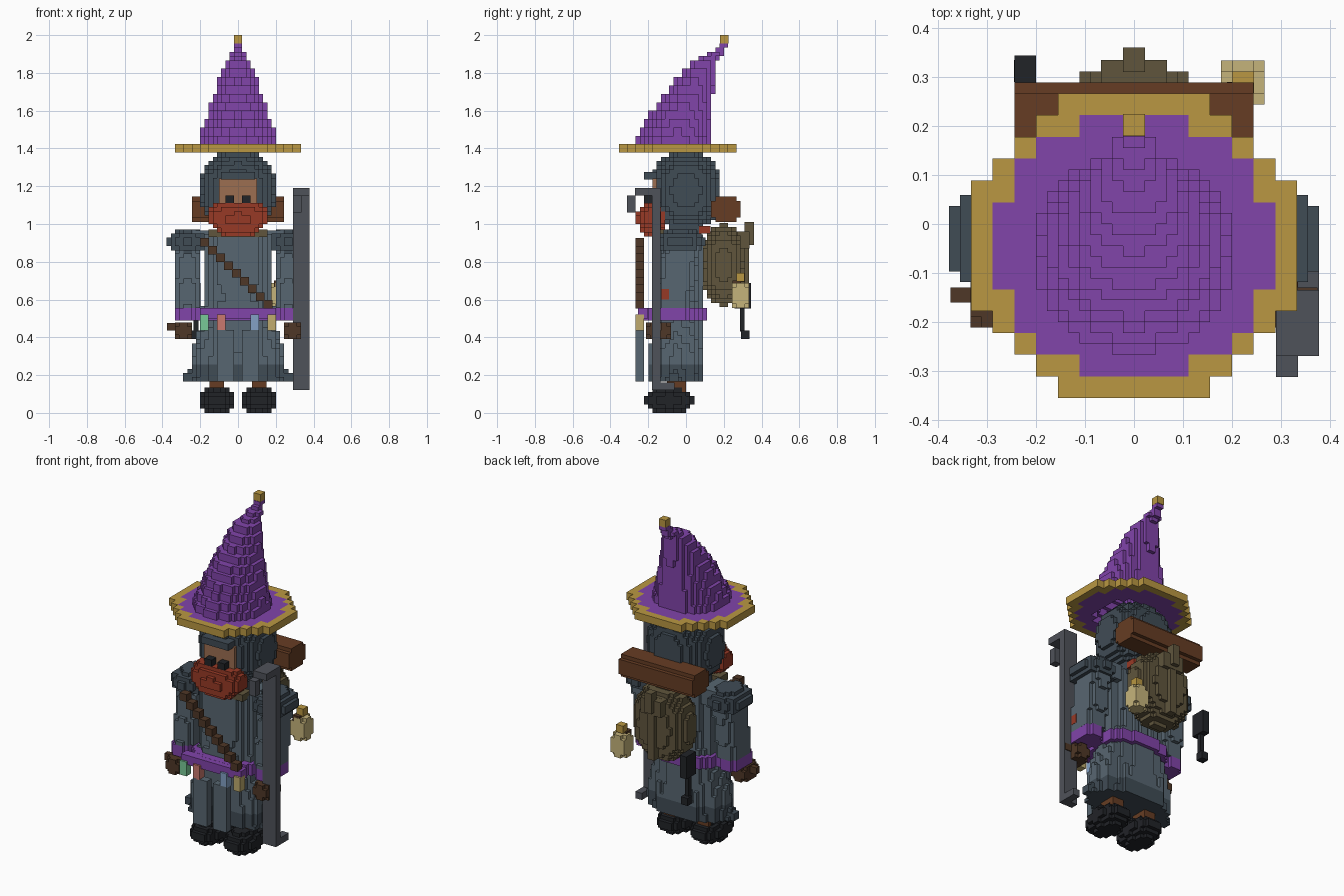
import bpy, bmesh, math

if "Cube" in bpy.data.objects:
    bpy.data.objects.remove(bpy.data.objects["Cube"])

V = 1 / 45          # small voxel; the hat brim uses double size
mats = {}


def paint(ob, rgb):
    if rgb not in mats:
        m = bpy.data.materials.new("colour_%d" % len(mats))
        m.diffuse_color = [(c / 255) ** 2.2 for c in rgb] + [1]
        m.use_nodes = True
        m.node_tree.nodes["Principled BSDF"].inputs["Base Color"].default_value = m.diffuse_color
        mats[rgb] = m
    ob.data.materials.append(mats[rgb])


def voxels(name, rgb, lo, hi, inside, s=V):
    """Fill a grid where inside(x, y, z) holds and skin the exposed faces."""
    n = [max(1, round((b - a) / s)) for a, b in zip(lo, hi)]
    cells = {(i, j, k) for i in range(n[0]) for j in range(n[1]) for k in range(n[2])
             if inside(*(lo[a] + ((i, j, k)[a] + .5) * s for a in range(3)))}
    bm, verts = bmesh.new(), {}

    def vert(p):
        if p not in verts:
            verts[p] = bm.verts.new([lo[a] + p[a] * s for a in range(3)])
        return verts[p]

    for c in cells:
        for a in range(3):
            for d in (0, 1):
                q = list(c)
                q[a] += 2 * d - 1
                if tuple(q) in cells:
                    continue
                loop = []
                for u, w in ((0, 0), (1, 0), (1, 1), (0, 1)):
                    p = list(c)
                    p[a] += d
                    p[(a + 1) % 3] += u
                    p[(a + 2) % 3] += w
                    loop.append(vert(tuple(p)))
                bm.faces.new(loop if d else loop[::-1])
    me = bpy.data.meshes.new(name)
    bm.to_mesh(me)
    bm.free()
    ob = bpy.data.objects.new(name, me)
    bpy.context.collection.objects.link(ob)
    paint(ob, rgb)
    return ob


def blob(name, rgb, c, r, s=V, power=2, keep=lambda x, y, z: True):
    lo = [a - math.ceil(b / s - .01) * s for a, b in zip(c, r)]
    hi = [2 * a - b for a, b in zip(c, lo)]
    return voxels(name, rgb, lo, hi, lambda x, y, z: keep(x, y, z) and sum(
        abs((p - a) / b) ** power for p, a, b in zip((x, y, z), c, r)) <= 1, s)


def box(name, rgb, x0, x1, y0, y1, z0, z1):
    bpy.ops.mesh.primitive_cube_add(size=1, location=((x0 + x1) / 2, (y0 + y1) / 2, (z0 + z1) / 2))
    ob = bpy.context.object
    ob.name = name
    ob.scale = (abs(x1 - x0), y1 - y0, z1 - z0)
    paint(ob, rgb)


def lerp(table, z):
    for a, b in zip(table, table[1:]):
        if z <= b[0]:
            t = max(0, (z - a[0]) / (b[0] - a[0]))
            return [p + (q - p) * t for p, q in zip(a, b)][1:]
    return table[-1][1:]


PURPLE, GOLD, ROBE, HEM = (128, 70, 168), (184, 150, 68), (88, 102, 112), (66, 77, 86)
BROWN, STRAP, OLIVE = (102, 63, 40), (80, 58, 43), (96, 86, 63)
SKIN, RED, BLACK, STEEL = (155, 110, 82), (150, 60, 42), (38, 40, 44), (80, 83, 90)

# Hat: gold-edged brim, hollow terraced cone leaning back, gold tip
B = 2 * V
brim = lambda x, y: math.hypot(x, (y + .0444) * 1.05)
lo, hi = (-7.5 * B, -.3556, 31 * B), (7.5 * B, -.3556 + 14 * B, 32 * B)
voxels("hat_brim_edge", GOLD, lo, hi, lambda x, y, z: .279 < brim(x, y) < .338, B)
voxels("hat_brim", PURPLE, lo, hi,
       lambda x, y, z: brim(x, y) <= .279 and math.hypot(x, y + .06) > .17, B)
cone = [(1.42, -.065, .21), (1.6, -.02, .158), (1.78, .055, .097),
        (1.87, .11, .06), (1.91, .175, .033), (1.96, .203, .024)]


def in_cone(x, y, z):
    step = (math.floor(z / B) + .5) * B
    cy, r = lerp(cone, step if z < 1.86 else z)
    d = math.hypot(x, y - cy)
    return d < r and (d > r - .05 or z > 1.8)


voxels("hat_cone", PURPLE, (-.2222, -.2889, 32 * B), (.2222, .2889, 44 * B), in_cone)
box("hat_tip", GOLD, -V, V, .18, .225, 1.956, 2)

# Hooded head with face and beard
blob("hood", HEM, (0, 0, 1.178), (.205, .185, .215), power=2.2,
     keep=lambda x, y, z: not (abs(x) < .1 and y < -.1 and z < 1.24))
box("hood_peak", HEM, -.09, .09, -.222, -.15, 1.235, 1.275)
box("neck", HEM, -.11, .11, -.09, .07, .92, 1.02)
box("neck_scarf", RED, .02, .11, .07, .13, .95, .99)
box("face", SKIN, -.1, .1, -.178, -.09, 1.02, 1.24)
for s in (-1, 1):
    box("eye", BLACK, s * .02, s * .066, -.222, -.17, 1.1, 1.15)
chin = [(.93, .07, .04), (.97, .12, .07), (1.02, .165, .085), (1.06, .165, .075), (1.1, .13, .045)]


def in_beard(x, y, z):
    rx, ry = lerp(chin, z)
    return abs(x / rx) ** 2.4 + abs((y + .18) / ry) ** 2.4 < 1


voxels("beard", RED, (-8 * V, -.267, 42 * V), (8 * V, -.111, 49.5 * V), in_beard)
box("collar", OLIVE, -.155, .155, -.178, -.1, .93, .97)

# Robe: pleated body, flared skirt, dark hem, front panels
robe = [(.17, .255, .14), (.34, .235, .137), (.45, .2, .135), (.6, .178, .13), (.97, .176, .135)]


def in_robe(x, y, z):
    rx, ry = lerp(robe, z)
    pleat = 1 + .08 * math.cos(16 * math.atan2(y + .05, x))
    return abs(x / rx) ** 2.3 + abs((y + .05) / ry) ** 2.3 < pleat


voxels("robe_hem", HEM, (-.2667, -.222, 7.5 * V), (.2667, .111, 11.5 * V), in_robe)
voxels("robe_body", ROBE, (-.2667, -.222, 11.5 * V), (.2667, .111, 43 * V), in_robe)
for s in (-1, 1):
    box("robe_front_panel", ROBE, s * .02, s * .11, -.267, -.222, .167, .44)
    box("robe_hem_corner", HEM, s * .2, s * .29, -.09, -.04, .167, .21)

# Belt with hanging bottles
belt = lambda x, y: abs(x / .215) ** 2.4 + abs((y + .055) / .165) ** 2.4
voxels("belt", PURPLE, (-.222, -.222, 22 * V), (.222, .111, 25 * V), lambda x, y, z: .5 < belt(x, y) < 1)
box("belt_front", PURPLE, -.2, .2, -.255, -.2, .5, .555)
for x, rgb in ((-.178, (120, 200, 150)), (-.089, (200, 120, 110)), (.089, (130, 160, 195)), (.178, (190, 170, 110))):
    box("belt_bottle", rgb, x - V, x + V, -.267, -.222, .435, .52)

# Chest strap stepping down diagonally
for i in range(9):
    box("chest_strap", STRAP, -.2 + i * .042, -.153 + i * .042, -.267, -.222, .88 - i * .041, .925 - i * .041)

# Arms, cuffs, hands, legs and shoes
for s in (-1, 1):
    blob("shoulder", HEM, (s * .2667, -.03, .905), (.11, .125, .067), power=2.3)
    voxels("sleeve", ROBE, (s * .267 - 3 * V, -.2, 25 * V), (s * .267 + 3 * V, .111, 41 * V),
           lambda x, y, z: abs((x - s * .267) / .072) ** 2.5
           + abs((y + .02 + (.9 - z) * .16) / .095) ** 2.5 < 1)
    box("shoulder_bridge", ROBE, s * .14, s * .24, -.1, .06, .87, .965)
    voxels("cuff", PURPLE, (s * .2889 - 3 * V, -.2, 22 * V), (s * .2889 + 3 * V, .0444, 25 * V),
           lambda x, y, z: abs((x - s * .2778) / .06) ** 2.5 + abs((y + .085) / .1) ** 2.5 < 1)
    blob("hand", STRAP, (s * .289, -.145, .435), (.05, .075, .048), power=2.4)
    box("thumb", STRAP, s * .32, s * .375, -.16, -.13, .435, .475)
    box("leg", BROWN, s * .075, s * .15, -.1, .0, .09, .18)
    blob("shoe", BLACK, (s * .111, -.089, .0667), (.09, .134, .072), power=2)
box("sleeve_patch", RED, .29, .335, -.13, -.09, .6, .655)

# Hooked staff held at the side
box("staff", STEEL, .29, .378, -.18, -.135, .12, 1.19)
box("staff_hook", STEEL, .29, .378, -.27, -.18, 1.15, 1.19)
box("staff_hook_tip", STEEL, .29, .335, -.312, -.268, 1.06, 1.15)
box("staff_foot", STEEL, .335, .378, -.135, -.06, .12, .16)

# Backpack, its ridge straps and bedroll
blob("backpack", OLIVE, (0, .2, .783), (.178, .115, .215), power=2.3)
box("backpack_flap", OLIVE, -.067, .067, .27, .335, .87, .96)
box("backpack_buckle", OLIVE, -.022, .022, .31, .36, .89, 1.01)
box("backpack_ridge", OLIVE, -.022, .022, .29, .333, .6, .87)
voxels("bedroll", BROWN, (-11 * V, .133, 45.5 * V), (11 * V, .289, 51.5 * V),
       lambda x, y, z: abs((y - .211) / .08) ** 3 + abs((z - 1.0778) / .068) ** 3 < 1)

# Lantern and pan hanging from the pack
blob("lantern", (196, 178, 122), (.222, .289, .622), (.046, .046, .068), power=3)
box("lantern_cap", GOLD, .2, .245, .267, .311, .695, .74)
box("lantern_hanger", STRAP, .19, .235, .245, .29, .66, .7)
blob("pan", BLACK, (-.222, .3, .62), (.024, .055, .08), power=2.2)
box("pan_handle", BLACK, -.235, -.21, .285, .31, .43, .56)
box("pan_handle_end", BLACK, -.245, -.2, .29, .335, .39, .435)
